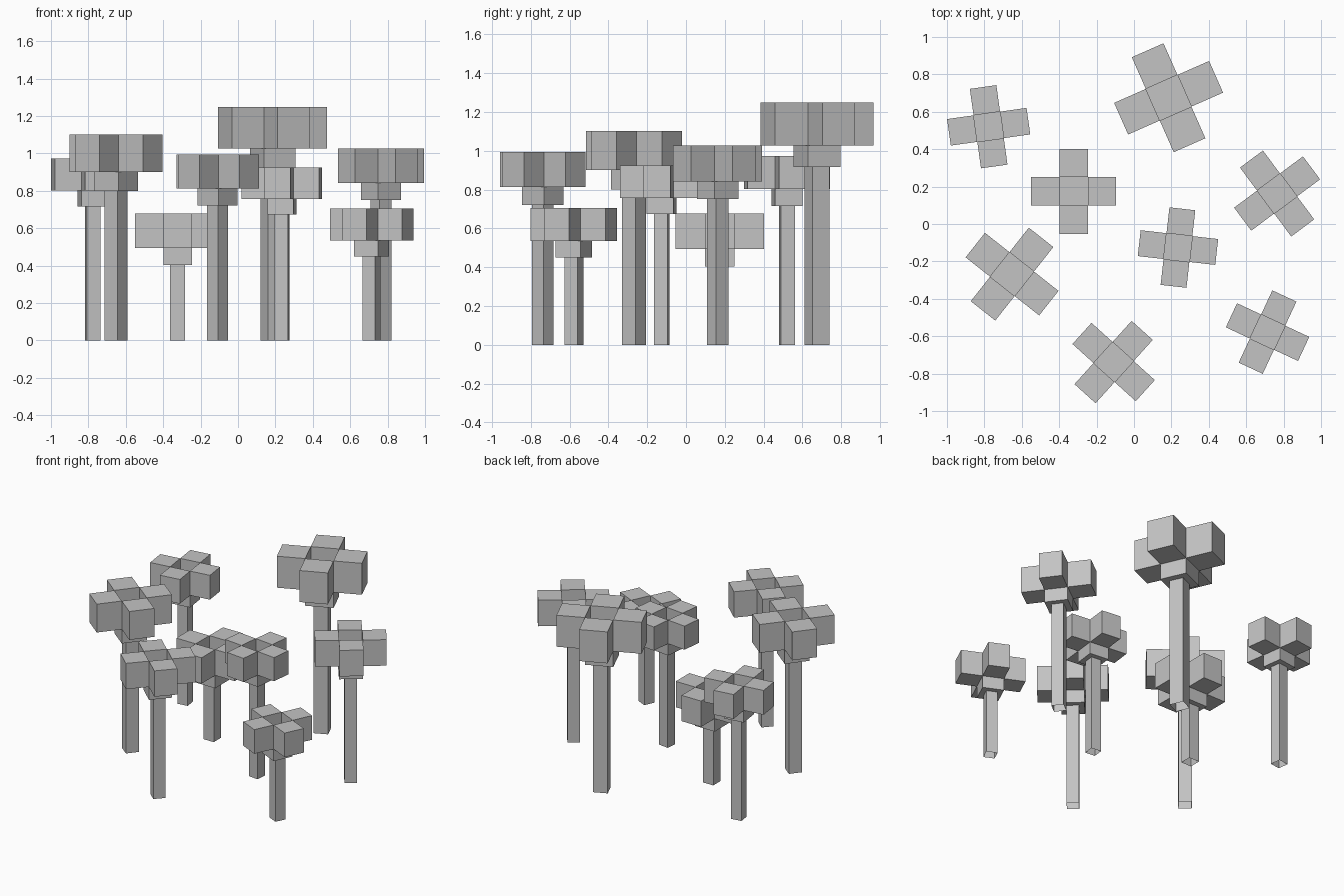
import bpy
import bmesh
from math import radians
from mathutils import Matrix

cube = bpy.data.objects.get("Cube")
if cube:
    bpy.data.objects.remove(cube, do_unlink=True)

# Single flat grey
grey = bpy.data.materials.new("plain grey")
grey.use_nodes = True
grey.diffuse_color = (0.55, 0.55, 0.55, 1)
grey.node_tree.nodes["Principled BSDF"].inputs["Base Color"].default_value = (0.55, 0.55, 0.55, 1)


def add_box(bm, x, y, z0, width, height):
    """Square block standing on z0; returns its faces."""
    place = Matrix.Translation((x, y, z0 + height / 2))
    size = Matrix.Diagonal((width, width, height, 1))
    verts = bmesh.ops.create_cube(bm, size=1, matrix=place @ size)["verts"]
    return {f for v in verts for f in v.link_faces}


def finish(bm, name, x, y, angle):
    mesh = bpy.data.meshes.new(name)
    bm.to_mesh(mesh)
    bm.free()
    mesh.materials.append(grey)
    obj = bpy.data.objects.new(name, mesh)
    obj.location = (x, y, 0)
    obj.rotation_euler.z = radians(angle)
    bpy.context.collection.objects.link(obj)


def build_tree(index, x, y, angle, s, arm_base):
    height = 1.2 * s
    core_base = arm_base - height / 2

    # Slim trunk, open at the foot
    bm = bmesh.new()
    faces = add_box(bm, 0, 0, 0, 0.52 * s, core_base)
    bm.normal_update()
    foot = [f for f in faces if f.normal.z < -0.5]
    bmesh.ops.delete(bm, geom=foot, context="FACES")
    finish(bm, f"trunk_{index}", x, y, angle)

    # Core block, dropped half a block below the four arms
    bm = bmesh.new()
    add_box(bm, 0, 0, core_base, s, height)
    finish(bm, f"crown_core_{index}", x, y, angle)

    # Four leaf blocks in a cross
    bm = bmesh.new()
    for dx, dy in ((1, 0), (-1, 0), (0, 1), (0, -1)):
        add_box(bm, dx * s, dy * s, arm_base, s, height)
    finish(bm, f"crown_arms_{index}", x, y, angle)


# x, y, turn, block width, underside of the arms
trees = [
    (-0.777, 0.52, 8, 0.143, 0.802),
    (0.185, 0.675, 23.8, 0.185, 1.027),
    (-0.323, 0.174, 0, 0.152, 0.495),
    (0.765, 0.163, 36.7, 0.153, 0.842),
    (0.235, -0.126, -6.5, 0.139, 0.757),
    (-0.652, -0.268, -38.3, 0.167, 0.9),
    (-0.109, -0.738, -42.1, 0.152, 0.812),
    (0.714, -0.578, -25, 0.142, 0.535),
]
for i, tree in enumerate(trees, 1):
    build_tree(i, *tree)
